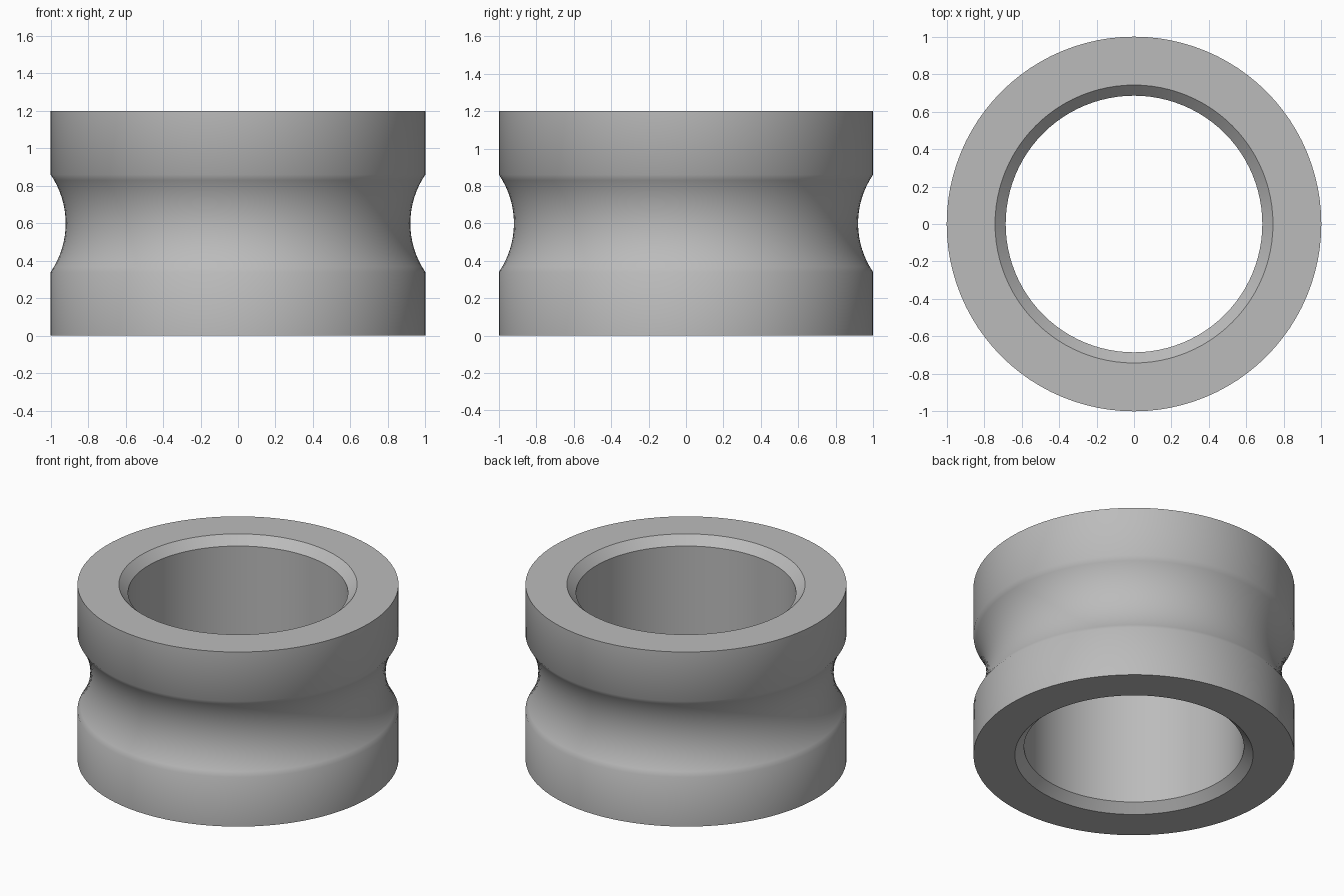
import bpy, bmesh, math
from mathutils import Matrix, Vector

cube = bpy.data.objects.get("Cube")
if cube:
    bpy.data.objects.remove(cube, do_unlink=True)

HEIGHT, OUTER, BORE, CHAMFER = 1.2, 1.0, 0.685, 0.057
GROOVE_HALF, GROOVE_DEPTH = 0.26, 0.08
SEGMENTS, ARC_STEPS = 96, 16

# Plain grey metal
grey = bpy.data.materials.new("grey metal")
grey.use_nodes = True
colour = (0.5, 0.5, 0.5, 1)
grey.diffuse_color = colour
grey.node_tree.nodes["Principled BSDF"].inputs["Base Color"].default_value = colour

# Circular groove arc, from bottom to top
radius = (GROOVE_HALF ** 2 + GROOVE_DEPTH ** 2) / (2 * GROOVE_DEPTH)
sweep = math.asin(GROOVE_HALF / radius)
centre = OUTER - GROOVE_DEPTH + radius
groove = []
for i in range(ARC_STEPS + 1):
    a = sweep * (2 * i / ARC_STEPS - 1)
    groove.append((centre - radius * math.cos(a), HEIGHT / 2 + radius * math.sin(a)))

# Closed section: outer wall with groove, chamfered bore
profile = [(BORE + CHAMFER, 0), (OUTER, 0), *groove, (OUTER, HEIGHT),
           (BORE + CHAMFER, HEIGHT), (BORE, HEIGHT - CHAMFER), (BORE, CHAMFER)]

# Revolve the section around z
bm = bmesh.new()
rings = []
for s in range(SEGMENTS):
    turn = Matrix.Rotation(math.tau * s / SEGMENTS, 3, "Z")
    rings.append([bm.verts.new(turn @ Vector((r, 0, z))) for r, z in profile])
for s, ring in enumerate(rings):
    following = rings[(s + 1) % SEGMENTS]
    for k in range(len(profile)):
        n = (k + 1) % len(profile)
        bm.faces.new((ring[k], following[k], following[n], ring[n]))
bmesh.ops.recalc_face_normals(bm, faces=bm.faces)

mesh = bpy.data.meshes.new("grooved_ring")
bm.to_mesh(mesh)
bm.free()
mesh.materials.append(grey)
ring_object = bpy.data.objects.new("grooved_ring", mesh)
bpy.context.collection.objects.link(ring_object)

# Smooth walls, crisp rims and chamfers
bpy.ops.object.select_all(action="DESELECT")
ring_object.select_set(True)
bpy.context.view_layer.objects.active = ring_object
bpy.ops.object.shade_smooth_by_angle(angle=math.radians(40))
